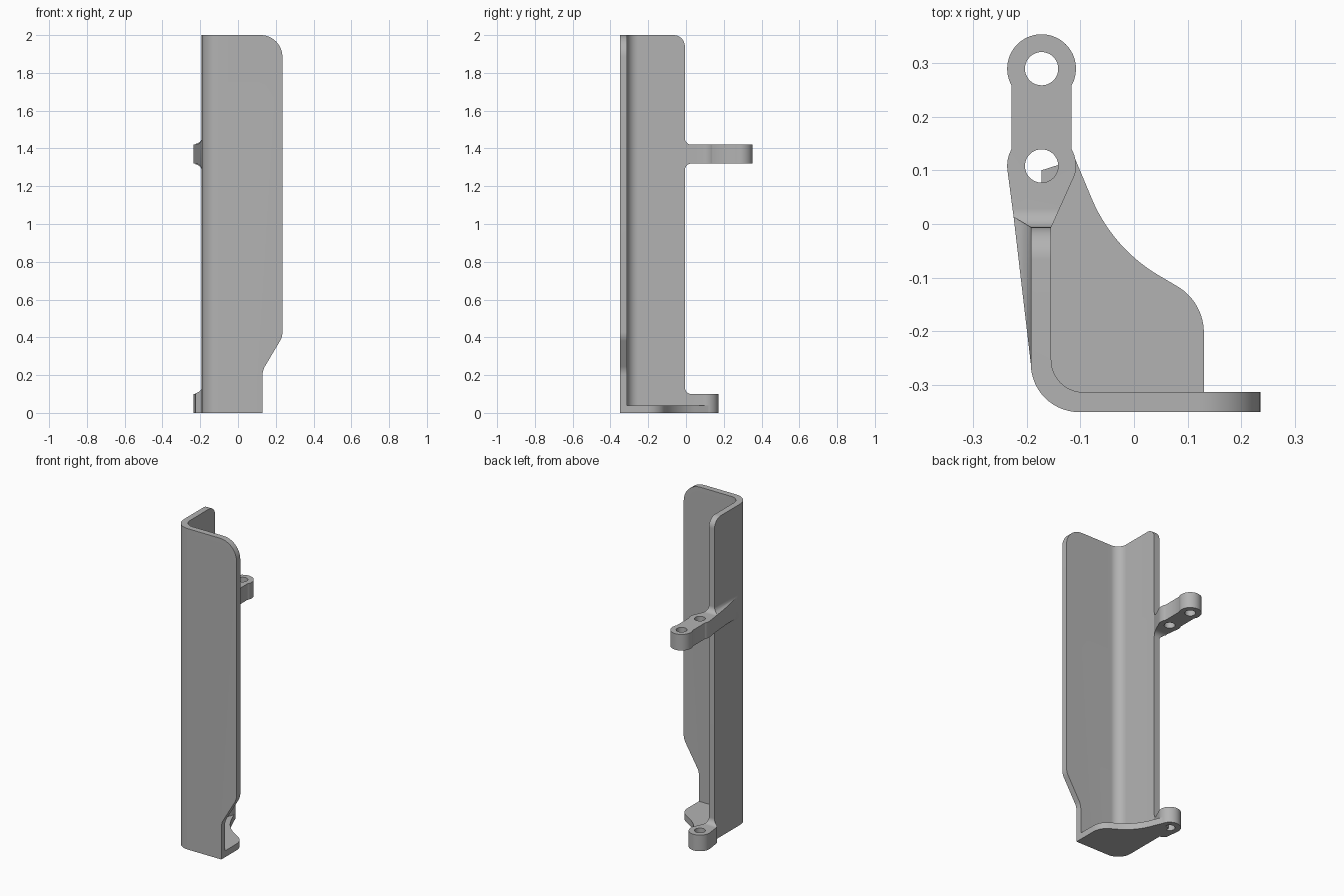
import bpy, bmesh, math
from mathutils import Vector

if "Cube" in bpy.data.objects:
    bpy.data.objects.remove(bpy.data.objects["Cube"], do_unlink=True)

grey = bpy.data.materials.new("plain grey")
grey.use_nodes = True
COLOUR = (0.45, 0.45, 0.45, 1)
grey.diffuse_color = COLOUR
grey.node_tree.nodes["Principled BSDF"].inputs["Base Color"].default_value = COLOUR


def arc(cx, cy, r, a0, a1, steps=24):
    angles = [math.radians(a0 + (a1 - a0) * i / steps) for i in range(steps + 1)]
    return [(cx + r * math.cos(a), cy + r * math.sin(a)) for a in angles]


def rounded(points, steps=14):
    """Outline whose corners (u, v, radius) are replaced by tangent arcs."""
    out = []
    for i, p in enumerate(points):
        c = Vector(p[:2])
        if len(p) < 3:
            out.append(tuple(c))
            continue
        a = (Vector(points[i - 1][:2]) - c).normalized()
        b = (Vector(points[(i + 1) % len(points)][:2]) - c).normalized()
        half = a.angle(b) / 2
        mid = c + (a + b).normalized() * p[2] / math.sin(half)
        t = p[2] / math.tan(half)
        start, end = c + a * t - mid, c + b * t - mid
        sweep = start.angle(end)
        for k in range(steps + 1):
            f = k / steps
            q = (start * math.sin((1 - f) * sweep) + end * math.sin(f * sweep)) / math.sin(sweep)
            out.append(tuple(mid + q))
    return out


def prism(name, outline, lo, hi, axis="z"):
    """Extrude a flat outline along the chosen axis."""
    place = {"x": lambda u, v, w: (w, u, v),
             "y": lambda u, v, w: (u, w, v),
             "z": lambda u, v, w: (u, v, w)}[axis]
    bm = bmesh.new()
    face = bm.faces.new([bm.verts.new(place(u, v, lo)) for u, v in outline])
    new = bmesh.ops.extrude_face_region(bm, geom=[face])["geom"]
    verts = [e for e in new if isinstance(e, bmesh.types.BMVert)]
    bmesh.ops.translate(bm, verts=verts, vec=place(0, 0, hi - lo))
    bmesh.ops.recalc_face_normals(bm, faces=bm.faces)
    mesh = bpy.data.meshes.new(name)
    bm.to_mesh(mesh)
    bm.free()
    mesh.materials.append(grey)
    obj = bpy.data.objects.new(name, mesh)
    bpy.context.collection.objects.link(obj)
    return obj


def carve(obj, cutter, operation):
    mod = obj.modifiers.new("carve", "BOOLEAN")
    mod.operation, mod.solver, mod.object = operation, "EXACT", cutter
    bpy.context.view_layer.objects.active = obj
    bpy.ops.object.modifier_apply(modifier=mod.name)
    bpy.data.objects.remove(cutter, do_unlink=True)


def smooth(obj):
    bpy.ops.object.select_all(action="DESELECT")
    obj.select_set(True)
    bpy.context.view_layer.objects.active = obj
    bpy.ops.object.shade_smooth_by_angle(angle=math.radians(30))


def flare(root, direction, z, flat_bottom=False):
    """Tab section that spreads with a fillet where it meets the wall."""
    tall, half, far = 0.087, 0.05, root + direction * 0.5
    inside = root - direction * 0.03
    pts = [(inside, z + tall), (root, z + tall), (root, z + half, 0.035), (far, z + half)]
    if flat_bottom:
        pts += [(far, z - half), (inside, z - half)]
    else:
        pts += [(far, z - half), (root, z - half, 0.035), (root, z - tall), (inside, z - tall)]
    return rounded(pts)


OUT, IN, END = -0.192, -0.154, -0.006     # side wall outside, inside, rear edge
FRONT, BACK, RIGHT = -0.35, -0.313, 0.235  # front wall faces and free edge
HOLE_X, NEAR, FAR, LUG = -0.172, 0.108, 0.289, 0.064

# Angled guard: bent sheet trimmed by its front and side silhouettes
guard = prism("angle_guard", rounded([
    (OUT, END), (OUT, FRONT, 0.09), (RIGHT, FRONT), (RIGHT, BACK),
    (IN, BACK, 0.06), (IN, END)]), 0, 2)
carve(guard, prism("front_trim", rounded([
    (-0.4, -0.1), (0.13, -0.1), (0.13, 0.225, 0.09), (RIGHT, 0.402, 0.09),
    (RIGHT, 2, 0.115), (-0.4, 2)]), -1, 1, "y"), "INTERSECT")
carve(guard, prism("side_trim", rounded([
    (-0.5, -0.1), (END, -0.1), (END, 2, 0.06), (-0.5, 2)]), -1, 1, "x"), "INTERSECT")

# Floor plate with a sweeping rear edge
floor_plate = prism("floor_plate", rounded([
    (-0.172, -0.335, 0.075), (0.13, -0.335), (0.13, -0.145, 0.1),
    (-0.04, -0.045, 0.3), (-0.109, 0.12), (HOLE_X, 0.1)]), 0, 0.04)

# Mounting tabs: a long double one and a short one at the floor
neck_left = [(-0.224, 0.013), (OUT, END)]
long_outline = ([(IN, END)] + arc(HOLE_X, NEAR, LUG, -15, 29)
                + arc(HOLE_X, FAR, LUG, -29, 209, 48)
                + arc(HOLE_X, NEAR, LUG, 151, 187) + neck_left)
short_outline = [(IN, END)] + arc(HOLE_X, NEAR, LUG, -15, 187, 48) + neck_left

for name, outline, z, holes in (("upper_tab", long_outline, 1.37, (NEAR, FAR)),
                                ("lower_tab", short_outline, 0.05, (NEAR,))):
    low = name == "lower_tab"
    tab = prism(name, outline, z - (0.05 if low else 0.1), z + 0.1)
    carve(tab, prism("tab_trim", flare(END, 1, z, low), -1, 1, "x"), "INTERSECT")
    for y in holes:
        ring = arc(HOLE_X, y, 0.031, 0, 350, 35)
        carve(tab, prism("hole_cutter", ring, -1, 3), "DIFFERENCE")
    smooth(tab)

# Gusset running along the outside of the wall to the upper tab
gusset = prism("upper_gusset", [(OUT, -0.26), (-0.224, 0.013), (OUT, END),
                                (-0.18, -0.02), (-0.18, -0.25)], 1.25, 1.49)
carve(gusset, prism("gusset_trim", flare(OUT, -1, 1.37), -1, 1, "y"), "INTERSECT")

for obj in (guard, floor_plate, gusset):
    smooth(obj)
